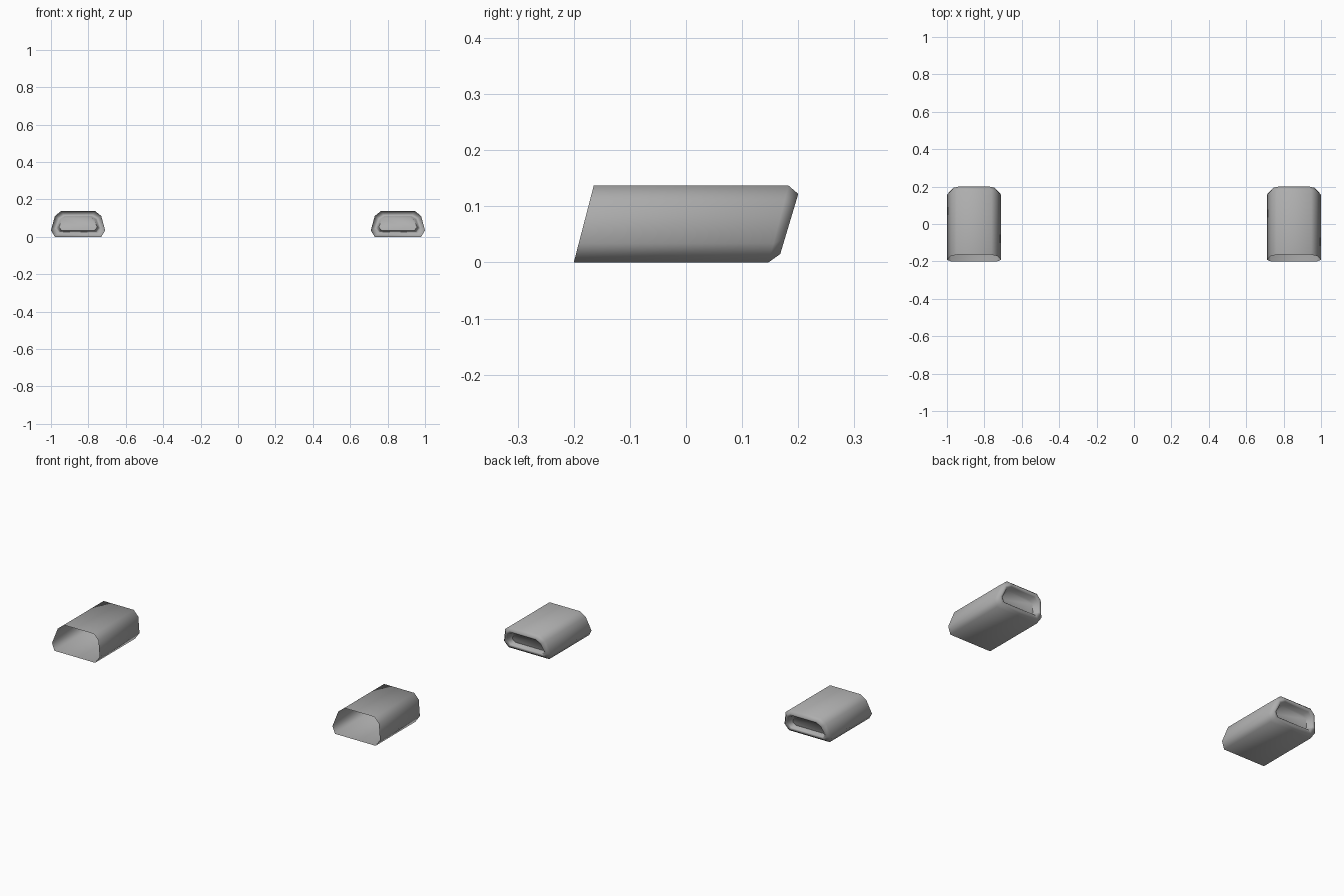
import bpy, bmesh, math

cube = bpy.data.objects.get("Cube")
if cube:
    bpy.data.objects.remove(cube)

# Single satin grey metal
metal = bpy.data.materials.new("grey metal")
metal.use_nodes = True
grey = (0.42, 0.42, 0.42, 1)
metal.diffuse_color = grey
metal.node_tree.nodes["Principled BSDF"].inputs["Base Color"].default_value = grey

HALF_W, HEIGHT = 0.145, 0.137
MID = HEIGHT / 2

# Right half of the tapered cross-section (x, z), bottom to top, then mirrored
half = [(0.124, 0), (HALF_W, 0.034), (0.124, 0.111), (0.092, HEIGHT)]
profile = half + [(-x, z) for x, z in reversed(half)]

# Rings from open front to recessed back: y at z = 0, lean, x inset, z inset
rings = [
    (-0.2, 0.26, 0, 0),            # open raked mouth
    (0.147, 0.26, 0, 0),           # end of the outer shell
    (0.1635, 0.3, 0.017, 0.015),   # chamfered rim
    (0.1635, 0.3, 0.027, 0.024),   # flat lip
    (0.158, 0.3, 0.033, 0.028),    # rounded inner lip
    (0.13, 0.3, 0.043, 0.034),     # recess wall
]


def build_tip(name, centre_x):
    bm = bmesh.new()
    loops = []
    for y, lean, inset_x, inset_z in rings:
        sx, sz = 1 - inset_x / HALF_W, 1 - inset_z / MID
        loop = []
        for px, pz in profile:
            z = MID + (pz - MID) * sz
            loop.append(bm.verts.new((px * sx, y + lean * z, z)))
        loops.append(loop)
    n = len(profile)
    for a, b in zip(loops, loops[1:]):
        for i in range(n):
            j = (i + 1) % n
            bm.faces.new((a[i], a[j], b[j], b[i]))
    # Back plate closing the recess
    bm.faces.new(loops[-1])
    bmesh.ops.recalc_face_normals(bm, faces=bm.faces)
    # Outer shell must face outwards
    bm.faces.ensure_lookup_table()
    bm.normal_update()
    if bm.faces[n - 1].normal.z > 0:
        bmesh.ops.reverse_faces(bm, faces=bm.faces)
    mesh = bpy.data.meshes.new(name)
    bm.to_mesh(mesh)
    bm.free()
    mesh.materials.append(metal)
    tip = bpy.data.objects.new(name, mesh)
    tip.location.x = centre_x
    bpy.context.collection.objects.link(tip)
    # Soft shell with crisp recess edges
    bpy.ops.object.select_all(action="DESELECT")
    tip.select_set(True)
    bpy.context.view_layer.objects.active = tip
    bpy.ops.object.shade_smooth_by_angle(angle=math.radians(62))


for side, sign in (("left", 1), ("right", -1)):
    build_tip(side + "_pipe_tip", sign * (1 - HALF_W))
